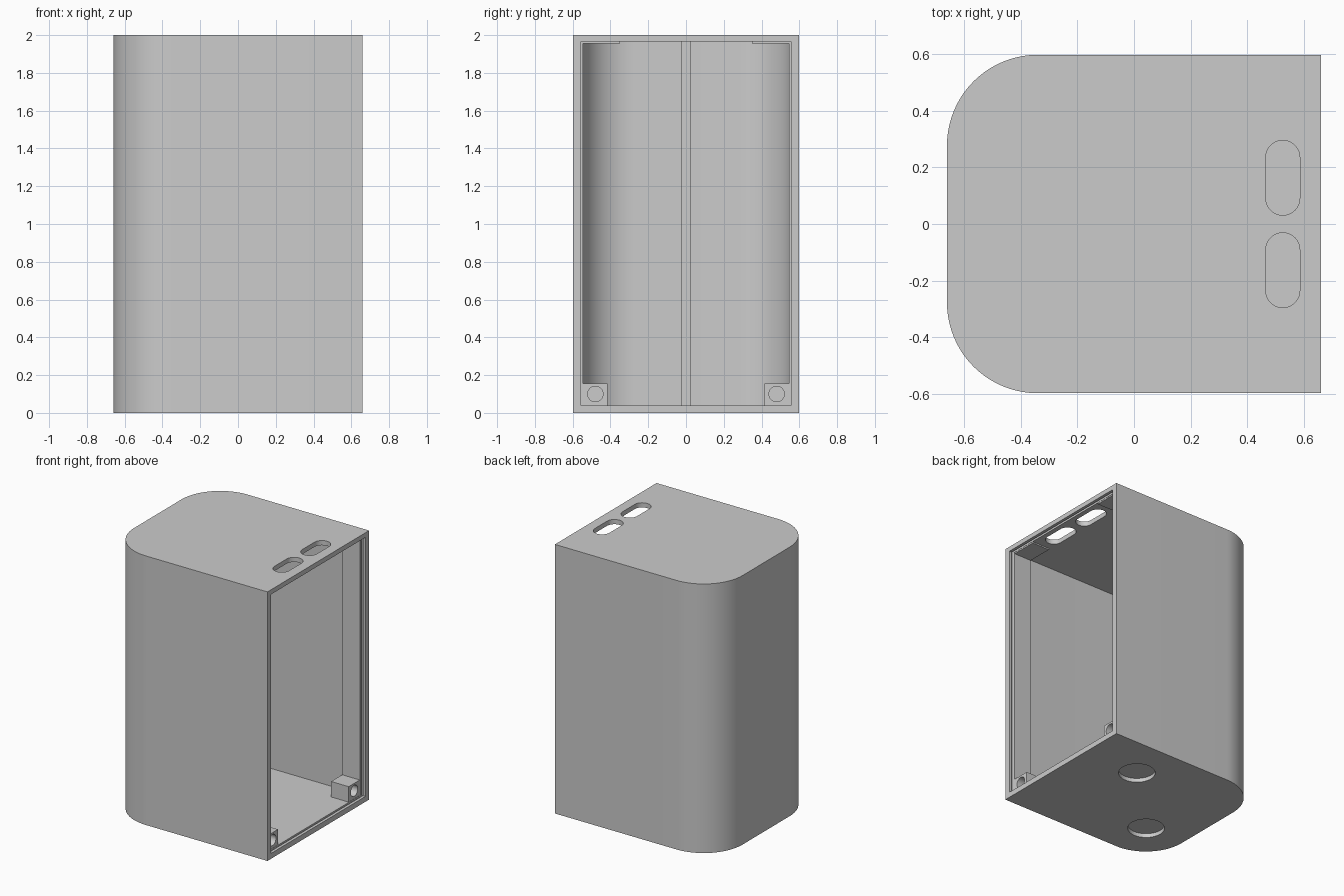
import bpy, bmesh
from math import pi, sin, cos

cube = bpy.data.objects.get("Cube")
if cube:
    bpy.data.objects.remove(cube, do_unlink=True)

grey = bpy.data.materials.new("plain grey")
grey.use_nodes = True
colour = (0.6, 0.6, 0.6, 1)
grey.diffuse_color = colour
grey.node_tree.nodes["Principled BSDF"].inputs["Base Color"].default_value = colour


def prism(name, outline, z0, z1):
    """Extrude a counter-clockwise outline from z0 to z1."""
    bm = bmesh.new()
    face = bm.faces.new([bm.verts.new((x, y, z0)) for x, y in outline])
    top = bmesh.ops.extrude_face_region(bm, geom=[face])["geom"]
    verts = [v for v in top if isinstance(v, bmesh.types.BMVert)]
    bmesh.ops.translate(bm, verts=verts, vec=(0, 0, z1 - z0))
    bmesh.ops.recalc_face_normals(bm, faces=bm.faces)
    mesh = bpy.data.meshes.new(name)
    bm.to_mesh(mesh)
    bm.free()
    mesh.materials.append(grey)
    obj = bpy.data.objects.new(name, mesh)
    bpy.context.collection.objects.link(obj)
    return obj


def box(name, x0, x1, y0, y1, z0, z1):
    return prism(name, [(x0, y0), (x1, y0), (x1, y1), (x0, y1)], z0, z1)


def arc(cx, cy, r, a0, a1, n=20):
    return [(cx + r * cos(a0 + (a1 - a0) * i / n),
             cy + r * sin(a0 + (a1 - a0) * i / n)) for i in range(n + 1)]


def rounded_back(x0, x1, half, r):
    """Rectangle with its two -x corners rounded."""
    return ([(x1, -half), (x1, half)]
            + arc(x0 + r, half - r, r, pi / 2, pi)
            + arc(x0 + r, r - half, r, pi, 1.5 * pi))


def activate(obj):
    bpy.ops.object.select_all(action="DESELECT")
    bpy.context.view_layer.objects.active = obj
    obj.select_set(True)


def cut(target, cutter):
    cutter.hide_render = True
    mod = target.modifiers.new("cut", "BOOLEAN")
    mod.operation = "DIFFERENCE"
    mod.solver = "EXACT"
    mod.object = cutter
    activate(target)
    bpy.ops.object.modifier_apply(modifier=mod.name)
    bpy.data.objects.remove(cutter, do_unlink=True)


# Hollow housing, open on the +x side
housing = prism("housing", rounded_back(-0.66, 0.66, 0.597, 0.32), 0, 2)
cut(housing, prism("cavity", rounded_back(-0.615, 0.8, 0.555, 0.28), 0.04, 1.965))

# Snap groove just inside the opening
cut(housing, box("groove", 0.622, 0.638, -0.57, 0.57, 0.028, 1.98))

# Two long slots through the roof
for side in (-1, 1):
    y = side * 0.163
    slot = arc(0.525, y + 0.072, 0.06, 0, pi) + arc(0.525, y - 0.072, 0.06, pi, 2 * pi)
    cut(housing, prism("slot", slot, 1.9, 2.1))

# Two blind round recesses under the base
for x, y in ((0.2, 0.27), (-0.34, -0.275)):
    cut(housing, prism("recess", arc(x, y, 0.127, 0, 2 * pi, 48)[:-1], -0.1, 0.03))

activate(housing)
bpy.ops.object.shade_smooth_by_angle(angle=pi / 6)

# Slim rib up the middle of the rounded wall
box("wall_rib", -0.63, -0.605, -0.025, 0.025, 0.03, 1.975)

# Screw bosses, side strips and roof pads, one set on each side
for side, label in ((-1, "front"), (1, "back")):
    def span(a, b):
        return sorted((side * a, side * b))

    boss = box(label + "_boss", 0.475, 0.62, *span(0.415, 0.565), 0.03, 0.155)
    hole = prism("hole", arc(0, 0, 0.041, 0, 2 * pi, 32)[:-1], 0, 0.2)
    hole.rotation_euler = (0, pi / 2, 0)
    hole.location = (0.51, side * 0.48, 0.1)
    bpy.context.view_layer.update()
    cut(boss, hole)
    activate(boss)
    bpy.ops.object.shade_smooth_by_angle(angle=pi / 6)
    box(label + "_strip", 0.475, 0.62, *span(0.545, 0.565), 0.15, 1.97)
    box(label + "_roof_pad", 0.475, 0.62, *span(0.35, 0.56), 1.955, 1.972)
